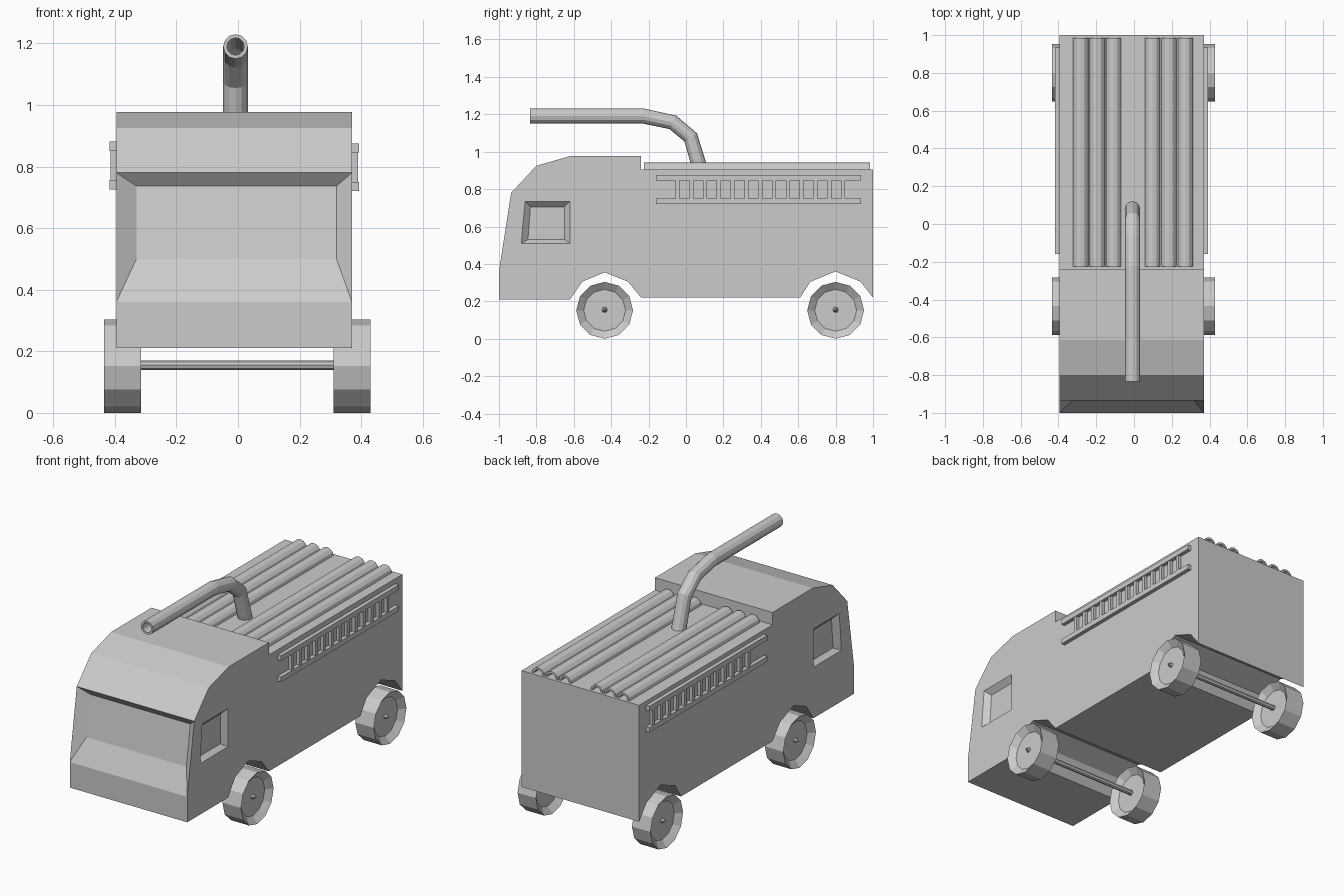
import bpy, bmesh
from math import cos, sin, tau
from mathutils import Vector

if "Cube" in bpy.data.objects:
    bpy.data.objects.remove(bpy.data.objects["Cube"])


def finish(name, bm):
    bmesh.ops.recalc_face_normals(bm, faces=bm.faces[:])
    me = bpy.data.meshes.new(name)
    bm.to_mesh(me)
    bm.free()
    ob = bpy.data.objects.new(name, me)
    bpy.context.collection.objects.link(ob)
    return ob


def loft(name, rings, cyclic=False):
    """Skin a list of equal rings; cap the ends, or join last to first."""
    bm = bmesh.new()
    vs = [[bm.verts.new(p) for p in r] for r in rings]
    n = len(vs[0])
    pairs = list(zip(vs, vs[1:]))
    if cyclic:
        pairs.append((vs[-1], vs[0]))
    else:
        bm.faces.new(vs[0])
        bm.faces.new(vs[-1])
    for a, b in pairs:
        for i in range(n):
            j = (i + 1) % n
            bm.faces.new((a[i], a[j], b[j], b[i]))
    return finish(name, bm)


def tube(name, path, radius, bore, sides=12):
    """Hollow pipe along a path lying in a plane of constant x."""
    path = [Vector(p) for p in path]

    def rings(r):
        out = []
        for i, p in enumerate(path):
            a = (p - path[max(i - 1, 0)]).normalized()
            b = (path[min(i + 1, len(path) - 1)] - p).normalized()
            t = (a + b).normalized()
            side, up = Vector((1, 0, 0)), Vector((0, -t.z, t.y))
            out.append([p + r * (cos(tau * k / sides) * side + sin(tau * k / sides) * up)
                        for k in range(sides)])
        return out
    return loft(name, rings(radius) + rings(bore)[::-1], cyclic=True)


def lathe_x(name, profile, y, z, sides=12):
    """Turned part around the x axis, profile given as (x, radius)."""
    return loft(name, [[(x, y + r * sin(tau * k / sides), z + r * cos(tau * k / sides))
                        for k in range(sides)] for x, r in profile])


def add_box(bm, x0, x1, y0, y1, z0, z1):
    for v in bmesh.ops.create_cube(bm, size=1)["verts"]:
        v.co = Vector((x1 if v.co.x > 0 else x0, y1 if v.co.y > 0 else y0,
                       z1 if v.co.z > 0 else z0))


LEFT, RIGHT = -0.395, 0.37

# Body: side profile with both wheel arches, extruded across the width
profile = [(-1, .21), (-1, .36), (-.935, .78), (-.80, .925), (-.615, .978), (-.24, .978),
           (-.24, .905), (1, .905), (1, .22), (.933, .305), (.80, .36), (.665, .305),
           (.61, .22), (-.24, .22), (-.31, .305), (-.435, .355), (-.555, .305), (-.62, .21)]
body = loft("truck_body", [[(x, y, z) for y, z in profile] for x in (LEFT, RIGHT)])

# Windshield: front face inset and pushed back
bm = bmesh.new()
bm.from_mesh(body.data)
glass = min((f for f in bm.faces if .5 < f.calc_center_median().z < .6 and f.normal.y < -.9),
            key=lambda f: f.calc_center_median().y)
bmesh.ops.inset_individual(bm, faces=[glass], thickness=.05)
for v in glass.verts:
    x = -.33 if v.co.x < 0 else .32
    v.co = (x, -.90, .737) if v.co.z > .57 else (x, -.937, .50)
bm.to_mesh(body.data)
bm.free()

# Side windows: tapered recesses cut into the cab
outer = [(-.88, .51), (-.86, .735), (-.62, .735), (-.62, .51)]
inner = [(-.845, .53), (-.832, .705), (-.65, .705), (-.65, .53)]
for side, face, s in (("left", LEFT, -1), ("right", RIGHT, 1)):
    depth = .03
    wide = [(face + s * depth, 2 * a - c, 2 * b - d) for (a, b), (c, d) in zip(outer, inner)]
    cutter = loft(side + "_window_cutter",
                  [wide, [(face - s * depth, y, z) for y, z in inner]])
    cutter.hide_render = True
    cutter.hide_set(True)
    cut = body.modifiers.new(side + "_window", "BOOLEAN")
    cut.operation, cut.solver, cut.object = "DIFFERENCE", "EXACT", cutter

# Ladders on both flanks: two rails and thirteen rungs
for side, x0, x1, dy, dz in (("left", LEFT - .023, LEFT + .005, .05, .006),
                             ("right", RIGHT - .005, RIGHT + .023, 0, 0)):
    bm = bmesh.new()
    for z in (.72, .845):
        add_box(bm, x0, x1, -.16, .935, z + dz, z + dz + .03)
    inset = .004
    for i in range(13):
        y = -.057 + dy + i * .0738
        add_box(bm, x0 + inset, x1 - inset, y, y + .022, .745 + dz, .85 + dz)
    finish(side + "_ladder", bm)

# Hose pipes lying half sunk in the roof, three each side
for s in (-1, 1):
    for i in range(3):
        x = -.005 + s * (.103 + .087 * i)
        tube("roof_pipe", [(x, -.225, .902), (x, .985, .902)], .041, .029)

# Bent water cannon
tube("water_cannon", [(-.008, y, z) for y, z in
     [(.085, .88), (.066, .94), (.025, 1.077), (-.07, 1.157), (-.225, 1.19), (-.835, 1.19)]],
     .04, .028)

# Wheels with dished faces, and their axles
for place, y in (("front", -.435), ("rear", .80)):
    for side, x in (("left", -.375), ("right", .37)):
        lathe_x(f"{place}_{side}_wheel",
                [(x - .03, .112), (x - .06, .152), (x + .06, .152), (x + .03, .112)], y, .152)
    lathe_x(place + "_axle", [(-.43, .003), (-.405, .015), (.40, .015), (.425, .003)],
            y, .155, 8)
